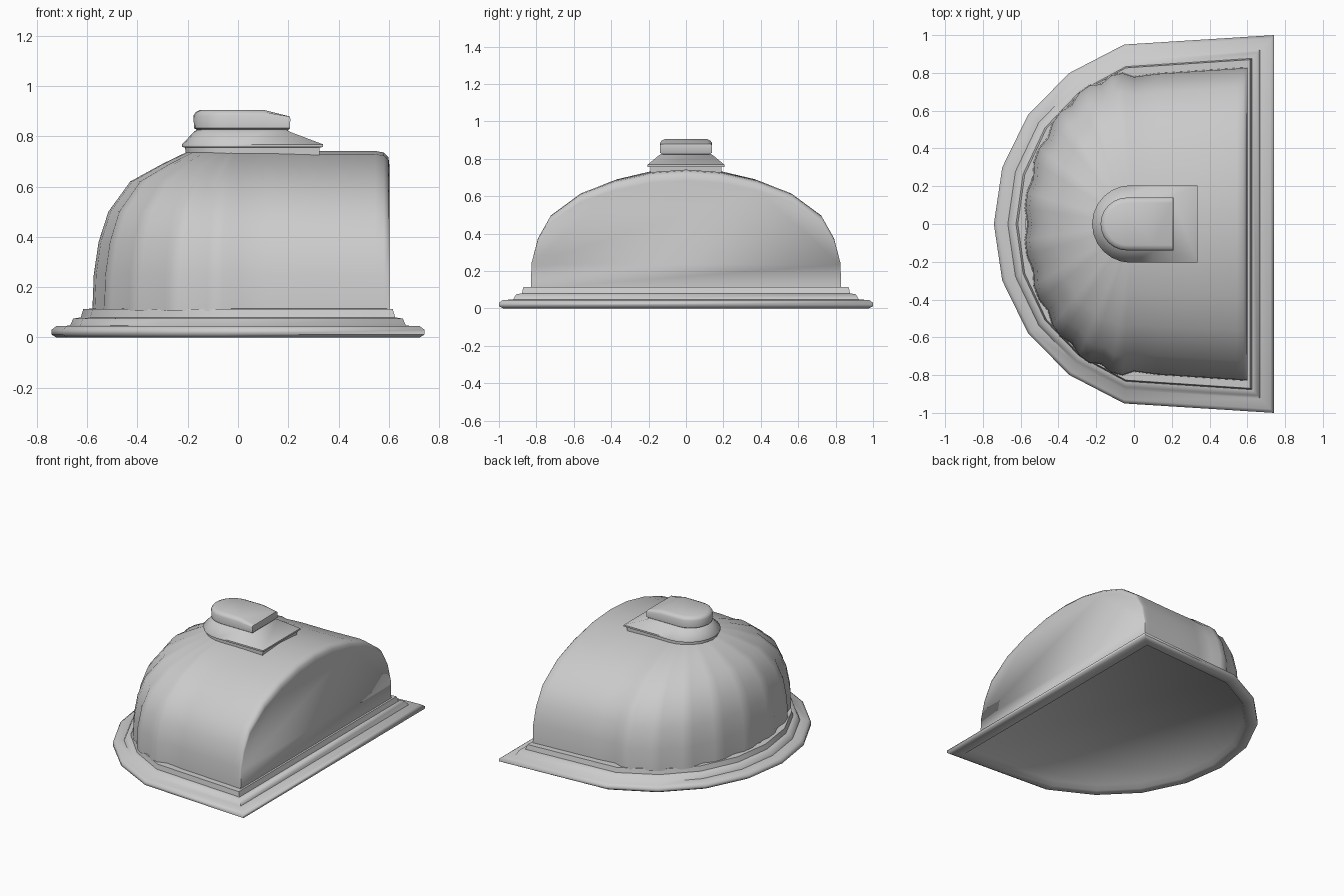
import bpy, bmesh, math

if "Cube" in bpy.data.objects:
    bpy.data.objects.remove(bpy.data.objects["Cube"])


def finish(name, bm, angle=35):
    bmesh.ops.remove_doubles(bm, verts=bm.verts[:], dist=0.0005)
    bmesh.ops.recalc_face_normals(bm, faces=bm.faces[:])
    me = bpy.data.meshes.new(name)
    bm.to_mesh(me)
    bm.free()
    ob = bpy.data.objects.new(name, me)
    bpy.context.collection.objects.link(ob)
    bpy.ops.object.select_all(action='DESELECT')
    ob.select_set(True)
    bpy.context.view_layer.objects.active = ob
    bpy.ops.object.shade_smooth_by_angle(angle=math.radians(angle))
    return ob


def loft(rings, closed=True):
    """Bridge rows of points with quads; returns bmesh and vertex rows."""
    bm = bmesh.new()
    rows = [[bm.verts.new(p) for p in r] for r in rings]
    n = len(rows[0])
    for a, b in zip(rows, rows[1:]):
        for i in range(n if closed else n - 1):
            j = (i + 1) % n
            bm.faces.new((a[i], a[j], b[j], b[i]))
    return bm, rows


# Stepped base moulding: faceted D outline with a slightly recessed underside
half = [(1, 1), (-.07, .95), (-.46, .80), (-.755, .58), (-.94, .30)]
outline = half + [(-1, 0)] + [(x, -y) for x, y in reversed(half)]
steps = [(.64, .895, .03), (.66, .92, 0), (.722, .978, 0),
         (.742, 1, .012), (.742, 1, .03), (.722, .98, .045), (.668, .925, .047),
         (.655, .908, .075), (.625, .877, .08), (.615, .87, .113), (.575, .80, .115)]
bm, rows = loft([[(x * sx, y * sy, z) for x, y in outline] for sx, sy, z in steps])
bm.faces.new(rows[0])
finish("base_moulding", bm, 60)

# Dome profile: height, then width ratio on the apse axis and across the barrel
levels = [(.105, 1, 1), (.25, .99, .995), (.38, .957, .955), (.50, .89, .875),
          (.62, .74, .68), (.69, .52, .46), (.735, .36, .22), (.748, 0, 0)]
stations = [(.602, .90), (.598, .95), (.58, .98), (.545, .99), (.3, .99), (.12, 1)]


def dome(name, lobes, seg, depth, angle):
    """Straight barrel with a flat end, closed by a half dome of lobes."""
    def barrel(x, zs, side):
        width = .79 + .04 * x / .6
        return [(x, side * width * sy, .105 + (z - .105) * zs) for z, sx, sy in levels]

    meridians = [barrel(x, s, 1) for x, s in stations]
    count = lobes * seg
    for i in range(count + 1):
        th = math.pi / 2 + math.pi * i / count
        c, s = math.cos(th), math.sin(th)
        flute = 1 - depth + depth * abs(math.sin(math.pi * i / seg))
        row = []
        for z, sx, sy in levels:
            r = (sx * c * c + sy * s * s) * flute
            row.append((.585 * c * r, .81 * s * r, z))
        meridians.append(row)
    meridians += [barrel(x, s, -1) for x, s in reversed(stations)]
    bm, rows = loft(meridians, closed=False)
    bm.faces.new(rows[0] + rows[-1][-2::-1])
    return finish(name, bm, angle)


dome("dome_shell", 10, 3, .035, 65)


# Keyhole-shaped rings for the crown: round left end, square right end
def crown_ring(w, xl, xr, z, drop=0):
    pts = [(xr, w, z - drop), (.1, w, z)]
    for i in range(13):
        a = math.pi / 2 + math.pi * i / 12
        pts.append((xl + w + w * math.cos(a), w * math.sin(a), z))
    return pts + [(.1, -w, z), (xr, -w, z - drop)]


def crown_part(name, specs):
    bm, rows = loft([crown_ring(*s) for s in specs])
    for z_row in (rows[0], rows[-1]):
        # the end strip slopes separately from the flat top
        bm.faces.new((z_row[0], z_row[1], z_row[-2], z_row[-1]))
        bm.faces.new(z_row[1:-1])
    finish(name, bm, 50)


crown_part("crown_plate", [(.19, -.208, .322, .70), (.19, -.21, .325, .755),
                           (.205, -.222, .337, .757), (.205, -.222, .337, .768),
                           (.145, -.175, .205, .818), (.13, -.16, .19, .828)])
crown_part("crown_cap", [(.12, -.155, .195, .82), (.138, -.175, .207, .832),
                         (.14, -.177, .208, .882, .012), (.132, -.168, .206, .896, .018),
                         (.112, -.148, .2, .905, .025)])
